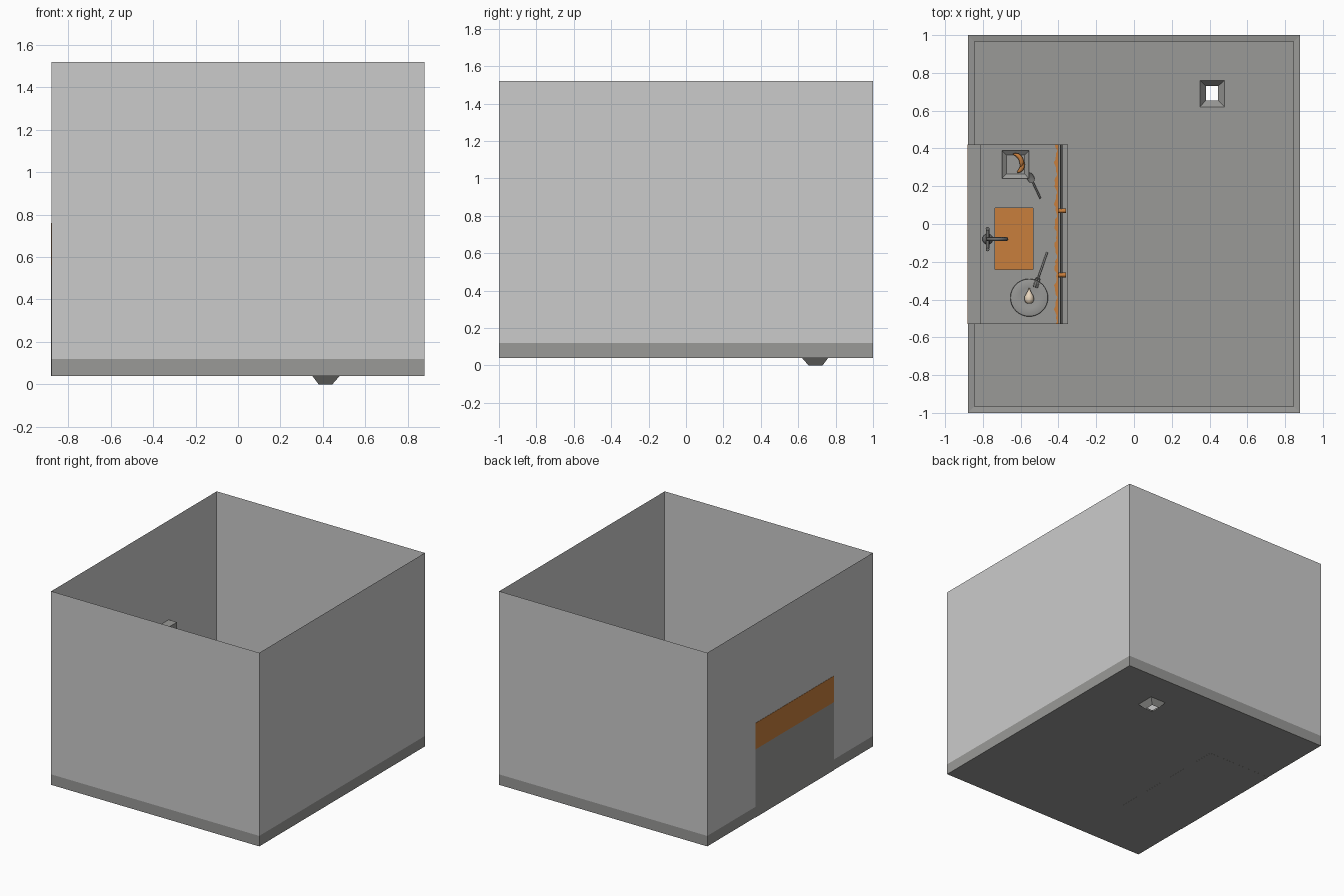
import bpy, bmesh, math
from mathutils import Vector

if "Cube" in bpy.data.objects:
    bpy.data.objects.remove(bpy.data.objects["Cube"])


def mat(name, r, g, b):
    m = bpy.data.materials.new(name)
    m.diffuse_color = (r, g, b, 1)
    m.use_nodes = True
    m.node_tree.nodes["Principled BSDF"].inputs["Base Color"].default_value = m.diffuse_color
    return m


WALL = mat("pale grey", .60, .60, .60)
STONE = mat("stone grey", .32, .32, .31)
CLAY = mat("clay orange", .58, .21, .045)
METAL = mat("dark metal", .15, .15, .145)
CREAM = mat("cream", .80, .66, .50)


def mesh(name, verts, faces, m):
    me = bpy.data.meshes.new(name)
    me.from_pydata(verts, [], faces)
    me.materials.append(m)
    o = bpy.data.objects.new(name, me)
    bpy.context.collection.objects.link(o)
    return o


def box(name, x0, x1, y0, y1, z0, z1, m):
    v = [(x, y, z) for z in (z0, z1) for x, y in ((x0, y0), (x1, y0), (x1, y1), (x0, y1))]
    return mesh(name, v, [(3, 2, 1, 0), (4, 5, 6, 7), (0, 1, 5, 4), (1, 2, 6, 5),
                          (2, 3, 7, 6), (3, 0, 4, 7)], m)


def rect_band(name, a, za, b, zb, m):
    """Four quads joining two rectangles (x0, x1, y0, y1)."""
    v = []
    for (x0, x1, y0, y1), z in ((a, za), (b, zb)):
        v += [(x0, y0, z), (x1, y0, z), (x1, y1, z), (x0, y1, z)]
    return mesh(name, v, [(i, (i + 1) % 4, (i + 1) % 4 + 4, i + 4) for i in range(4)], m)


def box_ring(name, o, h, z0, z1, m):
    """Slab with a rectangular hole, from four boxes."""
    box(name + "_back", o[0], h[0], o[2], o[3], z0, z1, m)
    box(name + "_front", h[1], o[1], o[2], o[3], z0, z1, m)
    box(name + "_left", h[0], h[1], o[2], h[2], z0, z1, m)
    box(name + "_right", h[0], h[1], h[3], o[3], z0, z1, m)


def tube(name, pts, r, m, radii=None):
    cu = bpy.data.curves.new(name, 'CURVE')
    cu.dimensions = '3D'
    cu.bevel_depth = r
    cu.bevel_resolution = 2
    cu.use_fill_caps = True
    s = cu.splines.new('POLY')
    s.points.add(len(pts) - 1)
    for i, p in enumerate(pts):
        s.points[i].co = (*p, 1)
        s.points[i].radius = radii[i] if radii else 1
    s.use_smooth = True
    cu.materials.append(m)
    o = bpy.data.objects.new(name, cu)
    bpy.context.collection.objects.link(o)
    return o


def lathe(name, prof, loc, m, n=24):
    v, f = [], []
    for r, z in prof:
        v += [(loc[0] + r * math.cos(2 * math.pi * i / n),
               loc[1] + r * math.sin(2 * math.pi * i / n), loc[2] + z) for i in range(n)]
    for k in range(len(prof) - 1):
        f += [(k * n + i, k * n + (i + 1) % n, k * n + n + (i + 1) % n, k * n + n + i) for i in range(n)]
    o = mesh(name, v, f, m)
    for p in o.data.polygons:
        p.use_smooth = True
    return o


# room shell: walls, coved skirting, floor with funnel drain
ROOM = (-.88, .88, -1, 1)
INNER = (-.845, .845, -.965, .965)
DRAIN = (.35, .48, .62, .76)
rect_band("walls", ROOM, .12, ROOM, 1.52, WALL)
rect_band("skirting_outside", ROOM, .04, ROOM, .12, STONE)
rect_band("skirting_top", ROOM, .12, INNER, .115, STONE)
rect_band("skirting_inside", INNER, .115, INNER, .04, STONE)
rect_band("floor", ROOM, .04, DRAIN, .04, STONE)
rect_band("floor_drain", DRAIN, .04, (.38, .445, .655, .73), 0, STONE)

# counter body
Y0, Y1, T = -.53, .42, .62
SINK = (-.735, -.535, -.24, .085)
box("counter_plinth", -.882, -.35, Y0, Y1, .0395, .10, STONE)
box("counter_back_wall", -.882, -.84, Y0, Y1, .10, .56, STONE)
for n, y in (("left", Y0), ("right", Y1 - .03)):
    box("counter_side_" + n, -.84, -.41, y, y + .03, .10, .56, STONE)
box_ring("counter_slab", (-.882, -.40, Y0, Y1), SINK, .56, T - .005, CLAY)
box_ring("counter_top", (-.82, -.425, Y0, Y1), SINK, T - .005, T, STONE)
box("sink_bottom", SINK[0], SINK[1], SINK[2], SINK[3], .48, .50, CLAY)
rect_band("sink_sides", SINK, .56, SINK, .48, CLAY)

# worn front edge of the counter top
n = 60
v = [(-.425, Y0 + .95 * i / n, T) for i in range(n + 1)]
v += [(-.415 + .006 * math.sin(i * .9) + .004 * math.sin(i * 2.3), Y0 + .95 * i / n, T) for i in range(n + 1)]
mesh("worn_edge", v, [(i, i + n + 1, i + n + 2, i + 1) for i in range(n)], STONE)

# backsplash, with clay rear face
box("backsplash", -.880, -.81, Y0, Y1, T - .005, .76, STONE)
box("backsplash_rear", -.882, -.880, Y0, Y1, T - .005, .76, CLAY)

# curtain on a rod with two pegs
n = 80
v = [(-.388 + .012 * math.sin(i * 2 * math.pi / 26), Y0 + .01 + .93 * i / n, z) for z in (.11, .585) for i in range(n + 1)]
mesh("curtain", v, [(i, i + 1, i + n + 2, i + n + 1) for i in range(n)], STONE)
tube("curtain_rod", [(-.385, Y0, .585), (-.385, Y1, .585)], .006, METAL)
for i, y in enumerate((.07, -.27)):
    tube(f"peg_{i}", [(-.40, y, .585), (-.36, y, .585)], .012, CLAY)

# tap
FY = -.08
arc = [(-.725 - .05 * math.cos(a), FY, .74 + .05 * math.sin(a)) for a in [math.pi * k / 8 for k in range(9)]]
tube("tap_spout", [(-.775, FY, T)] + arc + [(-.675, FY, .71)], .010, METAL)
tube("tap_bar", [(-.775, FY - .05, .655), (-.775, FY + .05, .655)], .009, METAL)
for i, s in enumerate((-1, 1)):
    y = FY + s * .055
    tube(f"tap_handle_{i}", [(-.775, y, .63), (-.775, y, .69)], .010, METAL)
lathe("tap_base", [(.028, 0), (.028, .012), (.012, .02)], (-.775, FY, T), METAL, 16)

# square dish with curved fruit
D = (-.70, -.555, .24, .39)
d = (-.675, -.58, .265, .365)
rect_band("dish_outside", D, T + .02, d, T + .001, STONE)
mesh("dish_bottom", [(d[0], d[2], T + .004), (d[1], d[2], T + .004), (d[1], d[3], T + .004), (d[0], d[3], T + .004)],
     [(0, 1, 2, 3)], STONE)
for k, (cx, cy, a0) in enumerate(((-.635, .315, -1.2), (-.64, .325, -.5))):
    pts = [(cx + .045 * math.cos(a0 + t * .3), cy + .045 * math.sin(a0 + t * .3), T + .018 + .012 * k) for t in range(8)]
    tube(f"fruit_{k}", pts, .012, CLAY, [.25, .75, 1, 1, 1, .9, .6, .3])

# spoon
o = lathe("spoon_bowl", [(0, .002), (.012, .004), (.019, .010)], (0, 0, 0), METAL, 16)
o.scale = (1, 1.6, 1)
o.location = (-.548, .245, T)
o.rotation_euler = (0, 0, .45)
tube("spoon_handle", [(-.535, .22, T + .008), (-.495, .135, T + .006)], .005, METAL)

# round plate with bulb, and fork beside it
C = Vector((-.555, -.39, T))
lathe("plate", [(0, .003), (.055, .003), (.10, .012), (.097, .014), (.055, .006), (0, .006)], C, STONE, 32)
tube("bulb", [C + Vector((0, t, .03)) for t in (-.032, -.025, -.01, .008, .022, .035, .05)], .026, CREAM,
     [.3, .75, 1, .9, .6, .3, .12])
A, B = Vector((-.505, -.28, T + .012)), Vector((-.46, -.15, T + .006))
tube("fork_handle", [A, B], .005, STONE)
side = Vector((.94, -.33, 0))
for k in (-1, 0, 1):
    p = A + side * .011 * k
    tube(f"fork_tine_{k + 1}", [A, p + Vector((-.004, -.012, 0)), p + Vector((-.018, -.055, .004))], .0028, STONE)
